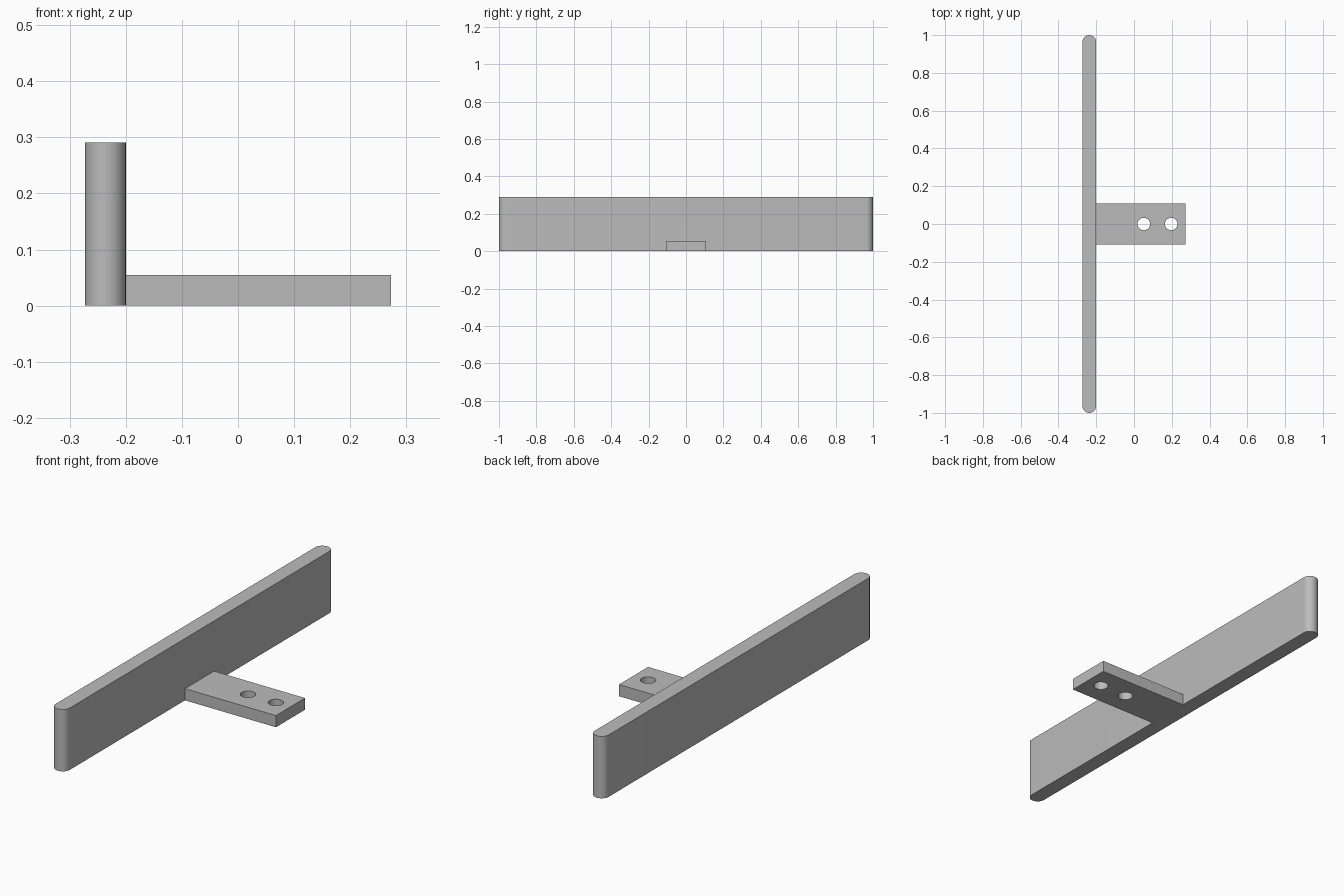
import bpy, bmesh
from math import pi, sin, cos, radians

cube = bpy.data.objects.get("Cube")
if cube:
    bpy.data.objects.remove(cube, do_unlink=True)

grey = bpy.data.materials.new("plain grey")
grey.use_nodes = True
grey.diffuse_color = (0.5, 0.5, 0.5, 1)
grey.node_tree.nodes["Principled BSDF"].inputs["Base Color"].default_value = (0.5, 0.5, 0.5, 1)


def prism(name, outline, z0, z1):
    """Extrude a flat outline upwards from z0 to z1."""
    bm = bmesh.new()
    base = bm.faces.new([bm.verts.new((x, y, z0)) for x, y in outline])
    top = bmesh.ops.extrude_face_region(bm, geom=[base])["geom"]
    verts = [g for g in top if isinstance(g, bmesh.types.BMVert)]
    bmesh.ops.translate(bm, verts=verts, vec=(0, 0, z1 - z0))
    bmesh.ops.recalc_face_normals(bm, faces=bm.faces)
    mesh = bpy.data.meshes.new(name)
    bm.to_mesh(mesh)
    bm.free()
    mesh.materials.append(grey)
    obj = bpy.data.objects.new(name, mesh)
    bpy.context.collection.objects.link(obj)
    return obj


def arc(cx, cy, r, start, sweep, steps):
    return [(cx + r * cos(start + sweep * i / steps),
             cy + r * sin(start + sweep * i / steps)) for i in range(steps + 1)]


def combine(target, other, operation):
    """Apply a boolean to the target, then discard the helper."""
    bpy.context.view_layer.objects.active = target
    mod = target.modifiers.new(operation, "BOOLEAN")
    mod.operation, mod.object, mod.solver = operation, other, "EXACT"
    bpy.ops.object.modifier_apply(modifier=mod.name)
    bpy.data.objects.remove(other, do_unlink=True)


# Long upright bar with half-round ends
LEFT, RIGHT, INNER = -0.273, 0.273, -0.2
radius = (INNER - LEFT) / 2
mid = (INNER + LEFT) / 2
outline = (arc(mid, 1 - radius, radius, 0, pi, 24)
           + arc(mid, radius - 1, radius, pi, pi, 24))
bar = prism("bar_with_mounting_tab", outline, 0, 0.291)

# Flat mounting tab, fused into the bar
half = 0.108
tab = prism("mounting_tab", [(mid, -half), (RIGHT, -half), (RIGHT, half), (mid, half)], 0, 0.055)
combine(bar, tab, "UNION")

# Two screw holes through the tab
for x in (0.052, 0.197):
    hole = prism("screw_hole", arc(x, 0, 0.033, 0, 2 * pi, 40)[:-1], -0.1, 0.15)
    combine(bar, hole, "DIFFERENCE")

# Smooth rounded walls, sharp edges
bpy.ops.object.select_all(action="DESELECT")
bar.select_set(True)
bpy.context.view_layer.objects.active = bar
bpy.ops.object.shade_smooth_by_angle(angle=radians(30))
